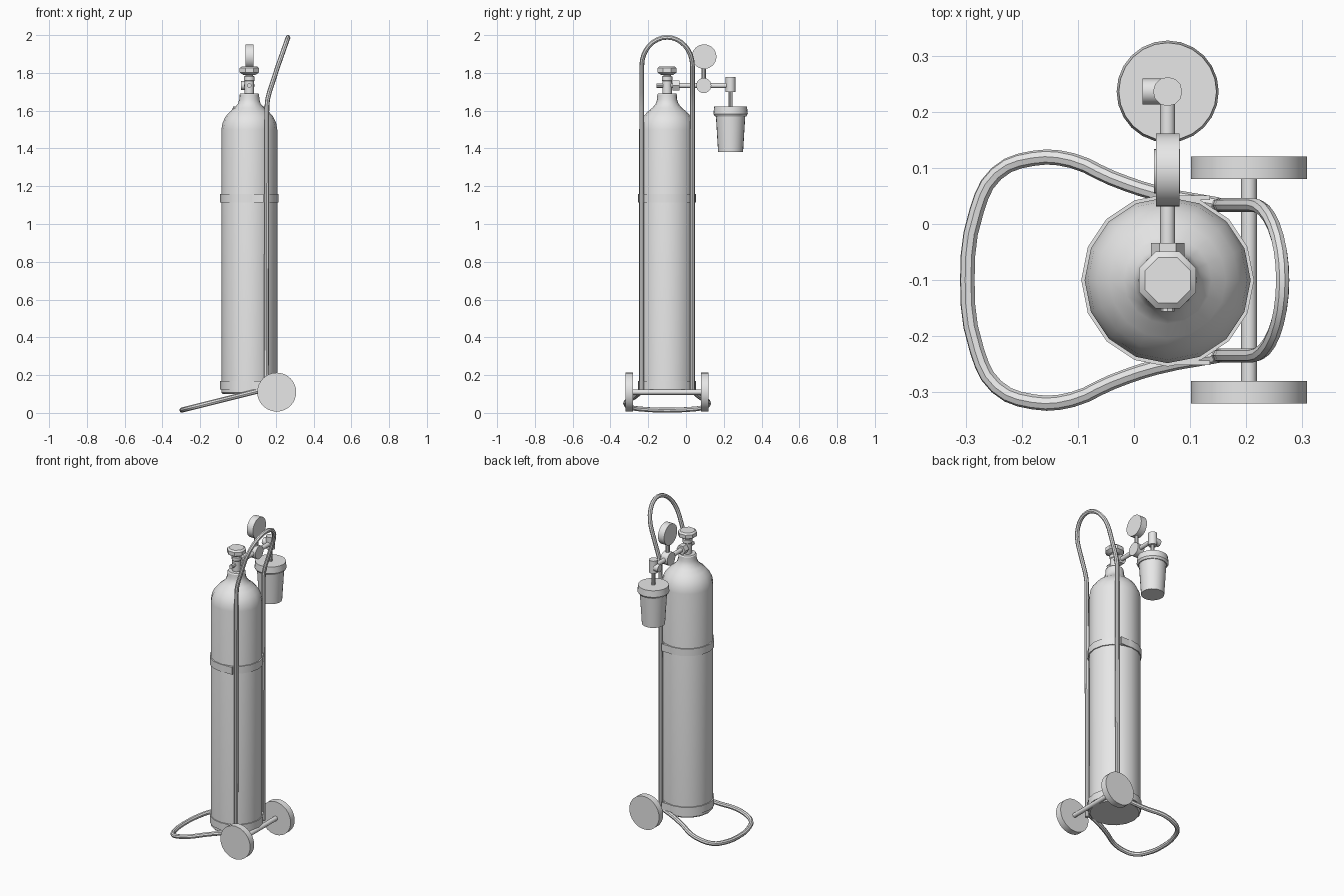
import bpy, bmesh, math
from mathutils import Vector, Matrix

cube = bpy.data.objects.get("Cube")
if cube:
    bpy.data.objects.remove(cube, do_unlink=True)

grey = bpy.data.materials.new("light grey")
grey.use_nodes = True
grey.diffuse_color = (0.8, 0.8, 0.8, 1)
grey.node_tree.nodes["Principled BSDF"].inputs["Base Color"].default_value = (0.8, 0.8, 0.8, 1)

CX, CY = 0.06, -0.10      # cylinder axis
POT_Y = 0.236             # bottle axis
PIPE_Z = 1.733            # regulator pipe height
AXES = {"x": Matrix.Rotation(math.pi / 2, 4, "Y"),
        "y": Matrix.Rotation(-math.pi / 2, 4, "X"),
        "z": Matrix.Identity(4)}


def finish(name, mesh):
    mesh.materials.clear()
    mesh.materials.append(grey)
    mesh.shade_smooth()
    mesh.set_sharp_from_angle(angle=math.radians(32))
    obj = bpy.data.objects.new(name, mesh)
    bpy.context.collection.objects.link(obj)
    return obj


def lathe(name, profile, origin, axis="z", sides=16, turn=0.0):
    """Capped solid of revolution from (radius, distance along axis) pairs."""
    bm = bmesh.new()
    rings = []
    for r, h in profile:
        angles = [2 * math.pi * i / sides + turn for i in range(sides)]
        rings.append([bm.verts.new((r * math.cos(a), r * math.sin(a), h)) for a in angles])
    for low, high in zip(rings, rings[1:]):
        for i in range(sides):
            j = (i + 1) % sides
            bm.faces.new((low[i], low[j], high[j], high[i]))
    bm.faces.new(rings[0][::-1])
    bm.faces.new(rings[-1])
    bm.transform(Matrix.Translation(origin) @ AXES[axis])
    bmesh.ops.recalc_face_normals(bm, faces=bm.faces)
    mesh = bpy.data.meshes.new(name)
    bm.to_mesh(mesh)
    bm.free()
    return finish(name, mesh)


def rod(name, r, start, end, origin, axis="z", sides=16, turn=0.0):
    return lathe(name, [(r, start), (r, end)], origin, axis, sides, turn)


def box(name, low, high):
    bm = bmesh.new()
    bmesh.ops.create_cube(bm, size=1)
    low, high = Vector(low), Vector(high)
    size = high - low
    bm.transform(Matrix.Translation((low + high) / 2) @ Matrix.Diagonal((*size, 1)))
    mesh = bpy.data.meshes.new(name)
    bm.to_mesh(mesh)
    bm.free()
    return finish(name, mesh)


def tube(name, points, radius, kind="POLY"):
    curve = bpy.data.curves.new(name + " path", "CURVE")
    curve.dimensions = "3D"
    curve.bevel_depth = radius
    curve.bevel_resolution = 2
    curve.resolution_u = 3
    curve.use_fill_caps = True
    spline = curve.splines.new(kind)
    if kind == "BEZIER":
        spline.bezier_points.add(len(points) - 1)
        for bp, p in zip(spline.bezier_points, points):
            bp.co = p
            bp.handle_left_type = bp.handle_right_type = "AUTO"
    else:
        spline.points.add(len(points) - 1)
        for sp, p in zip(spline.points, points):
            sp.co = (*p, 1)
    temp = bpy.data.objects.new(name + " temp", curve)
    bpy.context.collection.objects.link(temp)
    bpy.context.view_layer.update()
    graph = bpy.context.evaluated_depsgraph_get()
    mesh = bpy.data.meshes.new_from_object(temp.evaluated_get(graph))
    bpy.data.objects.remove(temp, do_unlink=True)
    bpy.data.curves.remove(curve)
    mesh.name = name
    return finish(name, mesh)


def mirrored(half):
    """Half path as (x, sideways offset, z), reflected through the cylinder axis."""
    left = [(x, CY + d, z) for x, d, z in half]
    right = [(x, CY - d, z) for x, d, z in half if d > 1e-5]
    return left + right[::-1]


# Gas cylinder with domed shoulder and neck
lathe("gas_cylinder", [(0.14, 0.1), (0.148, 0.108), (0.148, 1.5), (0.142, 1.535),
                       (0.127, 1.567), (0.104, 1.594), (0.078, 1.615), (0.060, 1.637),
                       (0.053, 1.66), (0.052, 1.685), (0.047, 1.692)], (CX, CY, 0))

# Straps with straight ends reaching the frame legs
for label, z in (("lower", 0.125), ("upper", 1.115)):
    rod(label + "_strap", 0.154, z, z + 0.045, (CX, CY, 0))
    for side in (-1, 1):
        edges = sorted((CY + side * 0.143, CY + side * 0.151))
        box(label + "_strap_end", (CX, edges[0], z), (0.135, edges[1], z + 0.045))

# Trolley frame: upright legs, leaning back into an arched handle
half = [(0.15, 0.134, 0.10), (0.153, 0.134, 1.62), (0.157, 0.134, 1.66), (0.167, 0.134, 1.70)]
for i in range(9):
    a = math.pi / 2 * i / 8
    half.append((0.212 + 0.053 * math.sin(a), 0.134 * math.cos(a), 1.838 + 0.15 * math.sin(a)))
tube("handle_frame", mirrored(half), 0.0125)

# Foot loop sloping to the ground
plan = [(0.15, 0.134), (0.04, 0.155), (-0.04, 0.182), (-0.11, 0.213), (-0.18, 0.217),
        (-0.245, 0.190), (-0.28, 0.125), (-0.297, 0)]
tube("foot_loop", mirrored([(x, d, 0.015 + (x + 0.297) * 0.25) for x, d in plan]),
     0.0135, "BEZIER")

# Axle and wheels
rod("axle", 0.014, -0.19, 0.19, (0.205, CY, 0.11), "y", 12)
for side, label in ((-1, "right"), (1, "left")):
    rod(label + "_wheel", 0.103, -0.02, 0.02, (0.205, CY + side * 0.2, 0.11), "y", 32)

# Valve and handwheel
top = (CX, CY, 0)
rod("valve_body", 0.025, 1.685, 1.758, top, sides=12)
lathe("valve_collar", [(0.020, 1.75), (0.028, 1.76), (0.028, 1.78), (0.020, 1.785),
                       (0.020, 1.80)], top, sides=12)
lathe("handwheel", [(0.036, 1.79), (0.055, 1.802), (0.055, 1.825), (0.044, 1.834)],
      top, sides=8, turn=math.pi / 8)

# Regulator pipe, coupling and pressure gauges
pipe = (CX, CY, PIPE_Z)
rod("valve_stub", 0.012, -0.056, 0, pipe, "y", 8)
rod("coupling_nut", 0.030, 0.028, 0.066, pipe, "y", 6)
rod("regulator_pipe", 0.0135, 0, POT_Y - CY, pipe, "y", 12)
rod("regulator_body", 0.040, -0.024, 0.022, (CX, 0.094, PIPE_Z), "x", 24)
rod("gauge_stem", 0.012, 1.76, 1.84, (CX, 0.094, 0), sides=10)
rod("pressure_gauge", 0.065, -0.021, 0.021, (CX, 0.096, 1.886), "x", 32)

# Flow outlet and hanging humidifier bottle
pot = (CX, POT_Y, 0)
rod("outlet_body", 0.026, 1.70, 1.778, pot, sides=12)
rod("outlet_knob", 0.023, -0.045, 0, (CX, POT_Y, PIPE_Z), "x", 16)
rod("bottle_stem", 0.0115, 1.60, 1.71, pot, sides=10)
lathe("bottle", [(0.066, 1.38), (0.079, 1.59)], pot, sides=24)
lathe("bottle_lid", [(0.083, 1.57), (0.091, 1.583), (0.087, 1.622)], pot, sides=24)
